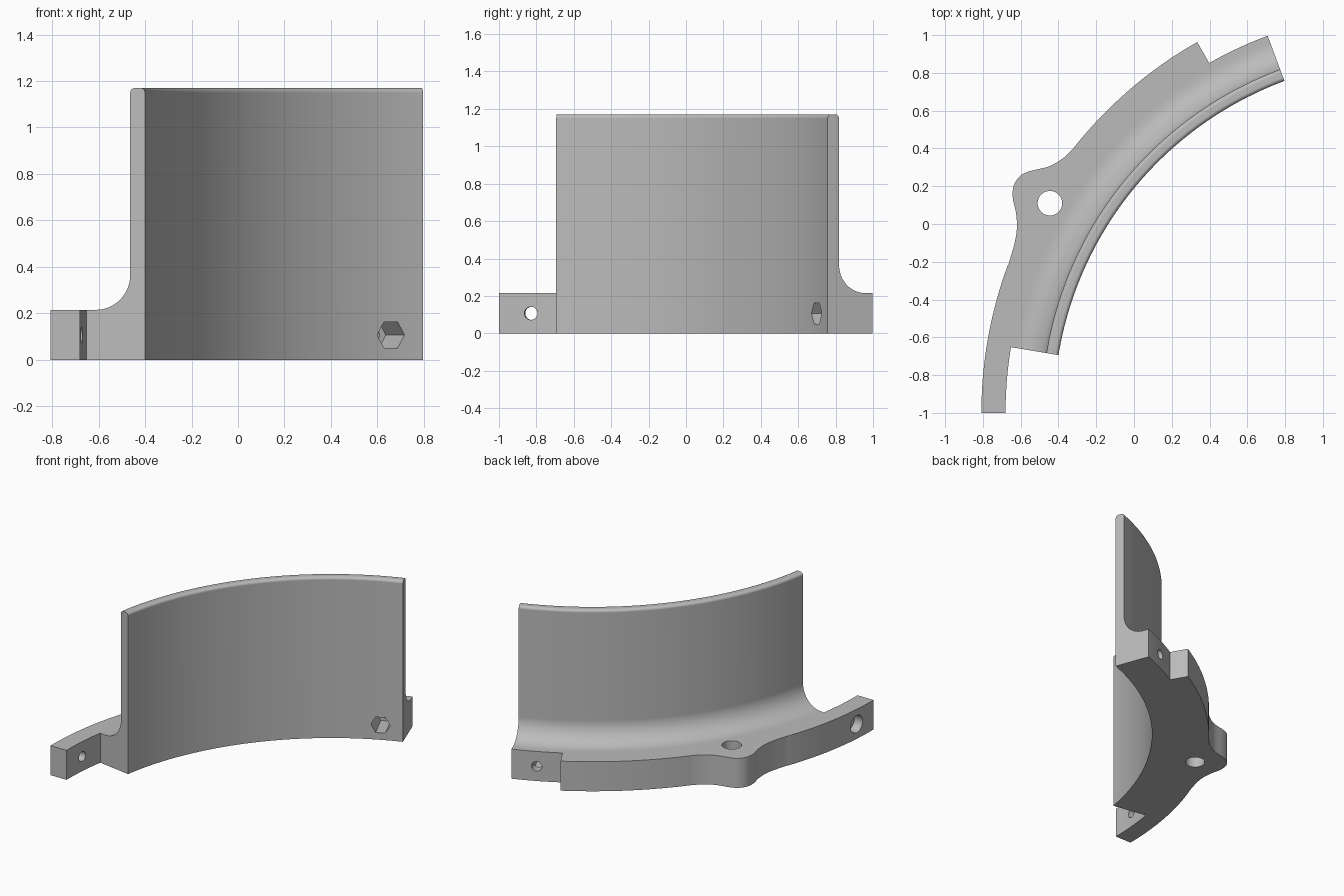
import bpy, bmesh, math
from mathutils import Vector, Matrix

if "Cube" in bpy.data.objects:
    bpy.data.objects.remove(bpy.data.objects["Cube"])

# Main dimensions
CX, CY = 1.45, -1.0                      # centre of the arcs
R_IN, R_WALL, R_TAB, R_OUT = 1.875, 1.94, 2.13, 2.258
A_START, A_NOTCH, A_WALL_END, A_END = 110.4, 119.6, 170.6, 180.0
H_BASE, H_WALL, R_FILLET, R_EDGE = 0.215, 1.17, 0.15, 0.02

grey = bpy.data.materials.new("grey")
grey.use_nodes = True
COLOUR = (0.5, 0.5, 0.5, 1)
grey.diffuse_color = COLOUR
grey.node_tree.nodes["Principled BSDF"].inputs["Base Color"].default_value = COLOUR


def polar(r, deg):
    a = math.radians(deg)
    return (CX + r * math.cos(a), CY + r * math.sin(a))


def arc(r, a0, a1, n):
    return [polar(r, a0 + (a1 - a0) * i / n) for i in range(n + 1)]


def corner(cx, cz, r, a0, a1, n):
    """Rounded corner in a radius/height profile."""
    angles = [math.radians(a0 + (a1 - a0) * i / n) for i in range(n + 1)]
    return [(cx + r * math.cos(a), cz + r * math.sin(a)) for a in angles]


def spline(points, n=6):
    """Smooth curve through a few points."""
    p = [Vector(q) for q in points]
    p = [2 * p[0] - p[1]] + p + [2 * p[-1] - p[-2]]
    out = []
    for a, b, c, d in zip(p, p[1:], p[2:], p[3:]):
        for i in range(n):
            t = i / n
            out.append(0.5 * (2 * b + (c - a) * t + (2 * a - 5 * b + 4 * c - d) * t ** 2
                              + (3 * b - a - 3 * c + d) * t ** 3))
    return [tuple(q) for q in out + [p[-2]]]


def make(name, bm):
    bmesh.ops.recalc_face_normals(bm, faces=bm.faces)
    mesh = bpy.data.meshes.new(name)
    bm.to_mesh(mesh)
    bm.free()
    mesh.materials.append(grey)
    obj = bpy.data.objects.new(name, mesh)
    bpy.context.collection.objects.link(obj)
    return obj


def sweep(name, profile, a0, a1, n):
    """Turn a closed radius/height profile through part of a circle."""
    bm = bmesh.new()
    rings = []
    for i in range(n + 1):
        a = a0 + (a1 - a0) * i / n
        rings.append([bm.verts.new((*polar(r, a), z)) for r, z in profile])
    k = len(profile)
    for p, q in zip(rings, rings[1:]):
        for j in range(k):
            bm.faces.new((p[j], p[(j + 1) % k], q[(j + 1) % k], q[j]))
    bm.faces.new(rings[0])
    bm.faces.new(rings[-1])
    return make(name, bm)


def plate(name, outline, height):
    bm = bmesh.new()
    face = bm.faces.new([bm.verts.new((x, y, 0)) for x, y in outline])
    top = bmesh.ops.extrude_face_region(bm, geom=[face])["geom"]
    bmesh.ops.translate(bm, vec=(0, 0, height),
                        verts=[v for v in top if isinstance(v, bmesh.types.BMVert)])
    return make(name, bm)


def peg(name, sides, radius, depth, matrix):
    bm = bmesh.new()
    bmesh.ops.create_cone(bm, cap_ends=True, segments=sides, radius1=radius,
                          radius2=radius, depth=depth, matrix=matrix)
    return make(name, bm)


def radial_peg(name, sides, radius, r0, r1, deg, z):
    """Horizontal peg along a radius, with one corner pointing up."""
    x, y = polar((r0 + r1) / 2, deg)
    d = Vector((math.cos(math.radians(deg)), math.sin(math.radians(deg)), 0))
    up = Vector((0, 0, 1))
    rot = Matrix((up, d.cross(up), d)).transposed().to_4x4()
    return peg(name, sides, radius, r1 - r0, Matrix.Translation((x, y, z)) @ rot)


def combine(obj, other, operation):
    other.hide_render = True
    mod = obj.modifiers.new(operation, 'BOOLEAN')
    mod.operation, mod.object, mod.solver = operation, other, 'EXACT'
    bpy.context.view_layer.objects.active = obj
    bpy.ops.object.modifier_apply(modifier=mod.name)
    bpy.data.objects.remove(other)


# Curved wall with rounded top, foot fillet and inner part of the flange
profile = [(R_IN, 0), (R_TAB, 0), (R_TAB, H_BASE)]
profile += corner(R_WALL + R_FILLET, H_BASE + R_FILLET, R_FILLET, 270, 180, 12)
profile += corner(R_WALL - R_EDGE, H_WALL - R_EDGE, R_EDGE, 0, 90, 5)
profile += corner(R_IN + R_EDGE, H_WALL - R_EDGE, R_EDGE, 90, 180, 5)
bracket = sweep("curved_bracket", profile, A_START, A_WALL_END, 64)

# Outer flange with the ear and the lower tab
ear = spline([(-.325, .395), (-.38, .345), (-.45, .305), (-.55, .28), (-.602, .255),
              (-.636, .205), (-.642, .14), (-.625, .06), (-.62, -.02),
              (-.632, -.10), (-.665, -.215)])
outline = arc(R_OUT, A_NOTCH, 141.6, 24) + ear + arc(R_OUT, 159.9, A_END, 22)
outline += arc(R_TAB, A_END, A_WALL_END, 10) + arc(R_TAB - 0.03, A_WALL_END - 0.7, A_NOTCH, 50)
combine(bracket, plate("outer_flange", outline, H_BASE), 'UNION')

# Ear hole, bolt hole with counterbore, and bolt hole with hexagonal nut pocket
Z_BOLT = 0.107
cutters = [
    peg("ear_hole", 40, 0.065, 1, Matrix.Translation((-0.445, 0.11, 0.1))),
    radial_peg("tab_hole", 32, 0.035, 2.0, 2.4, 175.4, Z_BOLT),
    radial_peg("tab_counterbore", 32, 0.062, R_OUT - 0.07, 2.4, 175.4, Z_BOLT),
    radial_peg("nut_hole", 32, 0.035, 1.8, 2.3, 115, Z_BOLT),
    radial_peg("nut_pocket", 6, 0.065, 1.8, R_TAB - 0.065, 115, Z_BOLT),
]
for cutter in cutters:
    combine(bracket, cutter, 'DIFFERENCE')

# Smooth curves, crisp corners
bpy.ops.object.select_all(action='DESELECT')
bracket.select_set(True)
bpy.context.view_layer.objects.active = bracket
bpy.ops.object.shade_smooth_by_angle(angle=math.radians(28))
weighted = bracket.modifiers.new("flat_faces", 'WEIGHTED_NORMAL')
weighted.keep_sharp = True
